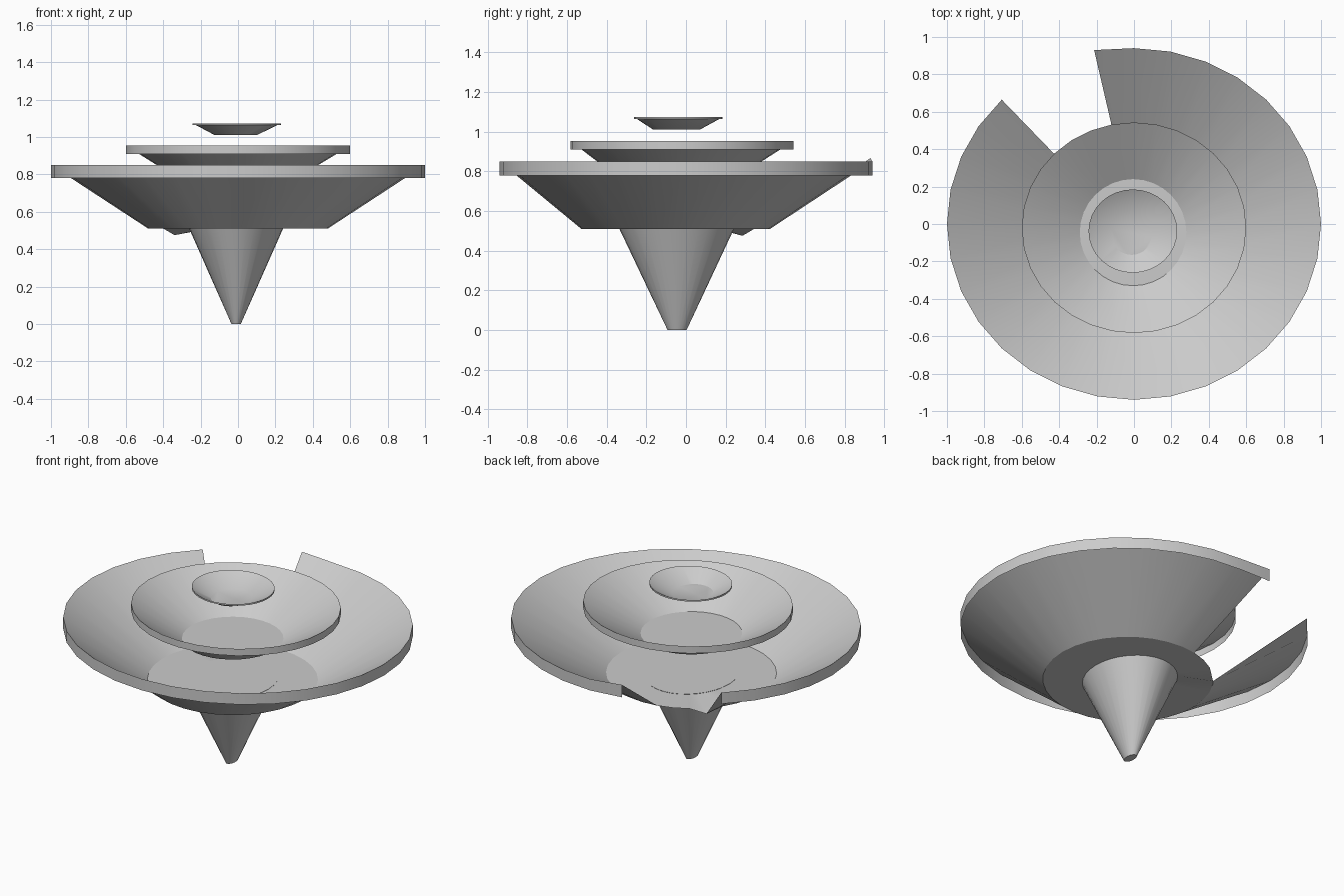
import bpy, bmesh
from math import cos, sin, pi, radians

if "Cube" in bpy.data.objects:
    bpy.data.objects.remove(bpy.data.objects["Cube"])

N = 32


def build(name, rings, cap_first=False, cap_last=False, missing=(), tweaks=None):
    """Loft elliptical rings (cx, cy, rx, ry, z); 'missing' lists broken-out columns
    and 'tweaks' maps (ring, column) to an offset."""
    bm = bmesh.new()
    tweaks = tweaks or {}
    loops = []
    for r, (cx, cy, rx, ry, z) in enumerate(rings):
        loop = []
        for i in range(N):
            a = 2 * pi * i / N
            dx, dy, dz = tweaks.get((r, i), (0, 0, 0))
            loop.append(bm.verts.new((cx + rx * cos(a) + dx, cy + ry * sin(a) + dy, z + dz)))
        loops.append(loop)
    for r in range(len(rings) - 1):
        # broken columns keep their floor, only wall and rim are lost
        for i in range(N):
            if i in missing and r >= 1:
                continue
            j = (i + 1) % N
            bm.faces.new((loops[r][i], loops[r + 1][i], loops[r + 1][j], loops[r][j]))
    if cap_first:
        bm.faces.new(loops[0])
    if cap_last:
        bm.faces.new(list(reversed(loops[-1])))
    bmesh.ops.delete(bm, geom=[v for v in bm.verts if not v.link_faces], context='VERTS')
    bmesh.ops.recalc_face_normals(bm, faces=bm.faces[:])
    mesh = bpy.data.meshes.new(name)
    bm.to_mesh(mesh)
    bm.free()
    ob = bpy.data.objects.new(name, mesh)
    bpy.context.collection.objects.link(ob)
    bpy.ops.object.select_all(action='DESELECT')
    bpy.context.view_layer.objects.active = ob
    ob.select_set(True)
    bpy.ops.object.shade_smooth_by_angle(angle=radians(30))
    return ob


# tapered pedestal, closed at both ends
build("pedestal", [(-0.01, -0.045, 0.025, 0.048, 0.0),
                   (-0.01, -0.047, 0.252, 0.29, 0.512)], True, True)

# large lower bowl: floor ring, sloped wall, hanging rim, with a broken notch at the back
build("lower_bowl", [(-0.01, -0.047, 0.25, 0.288, 0.51),
                     (0, -0.052, 0.48, 0.476, 0.51),
                     (0, 0, 1.0, 0.94, 0.85),
                     (0, 0, 1.0, 0.94, 0.78)],
      missing=(9, 10, 11),
      tweaks={(1, 12): (0, 0, -0.035),
              (2, 9): (-0.018, 0.008, 0.017),
              (3, 9): (-0.018, 0.008, 0.01)})

# middle bowl
build("middle_bowl", [(-0.005, -0.045, 0.285, 0.285, 0.76),
                      (0, -0.02, 0.6, 0.563, 0.953),
                      (0, -0.02, 0.6, 0.563, 0.91)], True)

# small top bowl
build("top_bowl", [(-0.012, -0.048, 0.113, 0.117, 1.01),
                   (-0.006, -0.038, 0.237, 0.223, 1.073),
                   (-0.006, -0.038, 0.237, 0.223, 1.063)], True)
